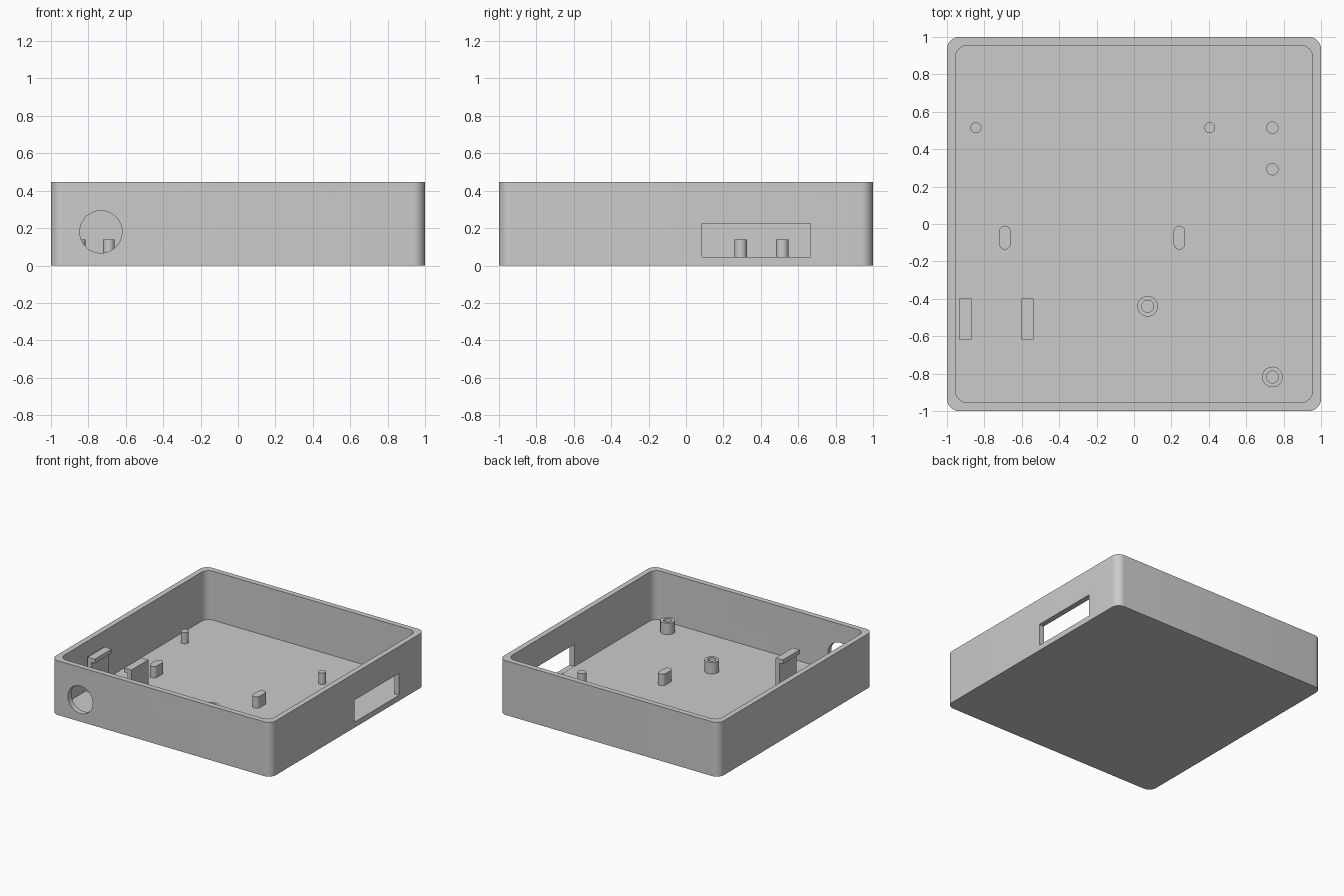
import bpy, bmesh, math

if "Cube" in bpy.data.objects:
    bpy.data.objects.remove(bpy.data.objects["Cube"], do_unlink=True)

HEIGHT, FLOOR, POST_TOP = 0.446, 0.044, 0.138
SUNK = FLOOR - 0.01  # parts are set slightly into the floor

grey = bpy.data.materials.new("plain grey")
grey.use_nodes = True
grey.diffuse_color = (0.6, 0.6, 0.6, 1)
grey.node_tree.nodes["Principled BSDF"].inputs["Base Color"].default_value = grey.diffuse_color


def rounded(w, d, r, seg=8):
    """Outline of a rounded rectangle centred on the origin."""
    pts = []
    for i, (sx, sy) in enumerate([(1, 1), (-1, 1), (-1, -1), (1, -1)]):
        for k in range(seg + 1):
            a = math.pi / 2 * (i + k / seg)
            p = (sx * (w / 2 - r) + r * math.cos(a), sy * (d / 2 - r) + r * math.sin(a))
            if not pts or math.dist(p, pts[-1]) > 1e-5:
                pts.append(p)
    if math.dist(pts[0], pts[-1]) < 1e-5:
        pts.pop()
    return pts


def prism(name, outline, x, y, low, high):
    """Extrude an outline upward between two heights."""
    bm = bmesh.new()
    face = bm.faces.new([bm.verts.new((px, py, low)) for px, py in outline])
    new = bmesh.ops.extrude_face_region(bm, geom=[face])["geom"]
    bmesh.ops.translate(bm, vec=(0, 0, high - low),
                        verts=[v for v in new if isinstance(v, bmesh.types.BMVert)])
    bmesh.ops.recalc_face_normals(bm, faces=bm.faces)
    mesh = bpy.data.meshes.new(name)
    bm.to_mesh(mesh)
    bm.free()
    mesh.materials.append(grey)
    ob = bpy.data.objects.new(name, mesh)
    ob.location = (x, y, 0)
    bpy.context.collection.objects.link(ob)
    return ob


def activate(ob):
    bpy.ops.object.select_all(action="DESELECT")
    ob.select_set(True)
    bpy.context.view_layer.objects.active = ob


def smooth(ob):
    activate(ob)
    bpy.ops.object.shade_smooth_by_angle(angle=math.radians(35))


def cut(ob, cutter):
    """Subtract a cutter from an object, then discard the cutter."""
    activate(ob)
    mod = ob.modifiers.new("cut", "BOOLEAN")
    mod.operation, mod.solver, mod.object = "DIFFERENCE", "EXACT", cutter
    cutter.hide_render = True
    bpy.ops.object.modifier_apply(modifier=mod.name)
    bpy.data.objects.remove(cutter, do_unlink=True)


# Open tray with rounded corners
tray = prism("tray", rounded(2, 2, 0.065), 0, 0, 0, HEIGHT)
cut(tray, prism("cavity", rounded(1.91, 1.91, 0.065), 0, 0, FLOOR, 1))

# Rectangular port in the +x wall
port = [(-0.1, -0.29), (0.1, -0.29), (0.1, 0.29), (-0.1, 0.29)]
cut(tray, prism("port_cutter", port, 0.98, 0.375, FLOOR + 0.001, 0.226))

# Round cable hole in the front wall
cable = prism("cable_cutter", rounded(0.226, 0.226, 0.113, 12), 0, 0, -0.1, 0.1)
cable.location = (-0.733, -0.98, 0.18)
cable.rotation_euler.x = math.pi / 2
bpy.context.view_layer.update()
cut(tray, cable)
smooth(tray)

# Round locating pegs
for i, (x, y) in enumerate([(-0.845, 0.515), (0.405, 0.515), (0.74, 0.515), (0.74, 0.293)]):
    r = 0.033 if x > 0.5 else 0.029
    smooth(prism(f"peg_{i + 1}", rounded(2 * r, 2 * r, r, 6), x, y, SUNK, POST_TOP))

# Oblong supports
for side, x in (("right", -0.69), ("left", 0.243)):
    smooth(prism(f"oblong_support_{side}", rounded(0.062, 0.128, 0.031, 6), x, -0.073, SUNK, POST_TOP))

# Hollow screw posts
for side, x, y in (("inner", 0.073, -0.44), ("corner", 0.74, -0.818)):
    post = prism(f"screw_post_{side}", rounded(0.11, 0.11, 0.055), x, y, SUNK, POST_TOP)
    bore = prism("bore", rounded(0.064, 0.064, 0.032), x, y, FLOOR, 1)
    bpy.context.view_layer.update()
    cut(post, bore)
    smooth(post)

# Pair of clips whose hooks face each other
hook = [(0, SUNK), (0.034, SUNK), (0.034, 0.295), (0.065, 0.295), (0.065, 0.33), (0, 0.33)]
for side, x, sign in (("right", -0.935, 1), ("left", -0.537, -1)):
    clip = prism(f"clip_{side}", [(sign * u, v) for u, v in hook], x, -0.507, -0.11, 0.11)
    clip.rotation_euler.x = math.pi / 2
